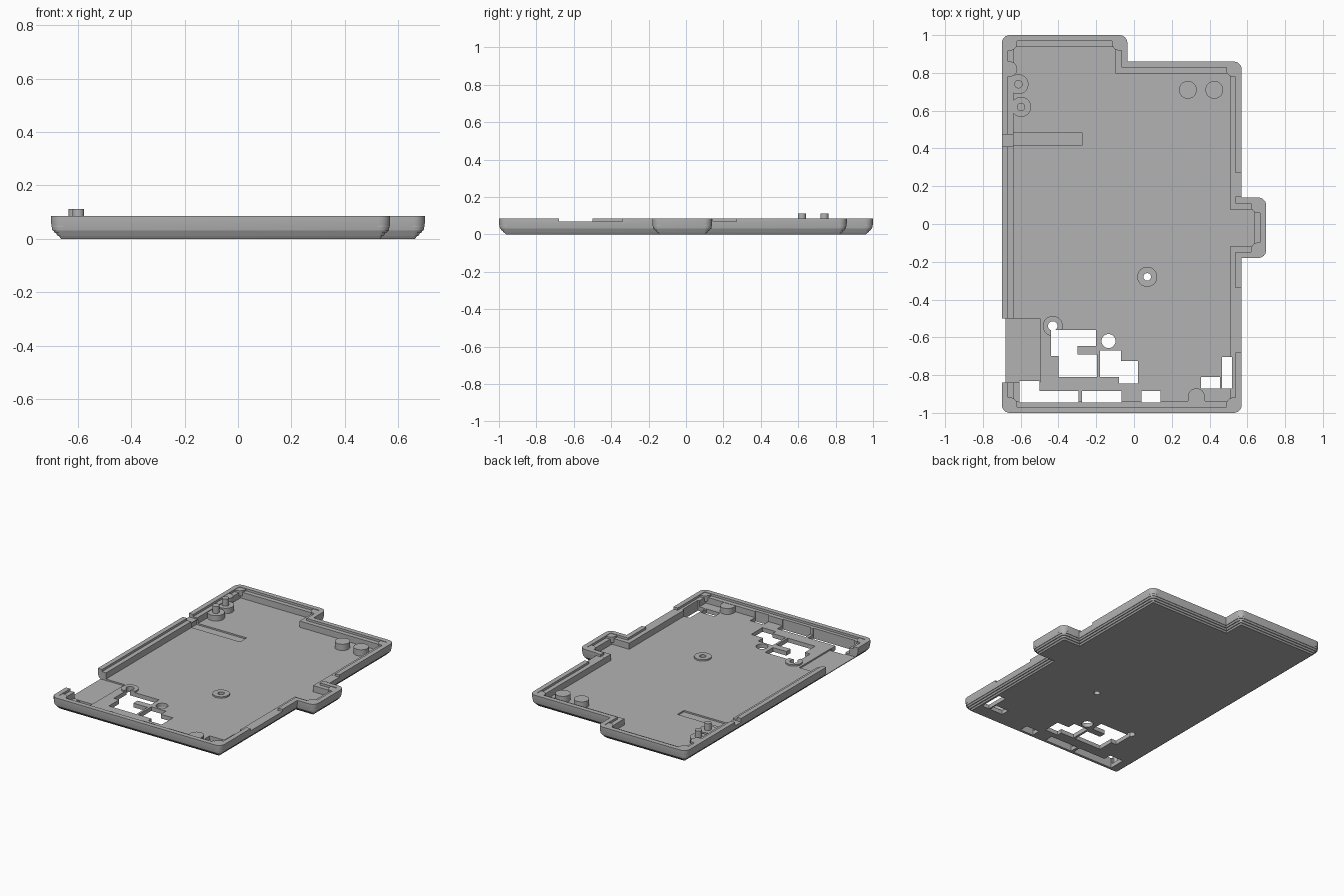
import bpy, bmesh, math
from mathutils import Vector

if "Cube" in bpy.data.objects:
    bpy.data.objects.remove(bpy.data.objects["Cube"])

grey = bpy.data.materials.new("plain grey")
grey.use_nodes = True
colour = (0.45, 0.45, 0.45, 1)
grey.diffuse_color = colour
grey.node_tree.nodes["Principled BSDF"].inputs["Base Color"].default_value = colour

CORNER = 0.042
FLOOR, LEDGE, RIM = 0.028, 0.07, 0.085


def make(name, bm):
    bmesh.ops.recalc_face_normals(bm, faces=bm.faces)
    mesh = bpy.data.meshes.new(name)
    bm.to_mesh(mesh)
    bm.free()
    mesh.materials.append(grey)
    ob = bpy.data.objects.new(name, mesh)
    bpy.context.scene.collection.objects.link(ob)
    return ob


def loft(name, rings):
    """Skin a stack of equal rings and cap both ends."""
    bm = bmesh.new()
    loops = [[bm.verts.new(p) for p in ring] for ring in rings]
    n = len(loops[0])
    for a, b in zip(loops, loops[1:]):
        for i in range(n):
            j = (i + 1) % n
            bm.faces.new((a[i], a[j], b[j], b[i]))
    bm.faces.new(loops[0][::-1])
    bm.faces.new(loops[-1])
    return make(name, bm)


def prism(name, points, z0, z1):
    return loft(name, [[(x, y, z) for x, y in points] for z in (z0, z1)])


def box(name, x0, x1, y0, y1, z0, z1):
    return prism(name, [(x0, y0), (x1, y0), (x1, y1), (x0, y1)], z0, z1)


def disc(name, x, y, r, z0, z1, n=32):
    turn = [math.tau * i / n for i in range(n)]
    return prism(name, [(x + r * math.cos(a), y + r * math.sin(a)) for a in turn], z0, z1)


def smooth(ob):
    bpy.ops.object.select_all(action='DESELECT')
    ob.select_set(True)
    bpy.context.view_layer.objects.active = ob
    bpy.ops.object.shade_smooth_by_angle(angle=math.radians(20))


def cut(ob, cutters):
    """Subtract each cutter and bake the result."""
    for c in cutters:
        mod = ob.modifiers.new("cut", 'BOOLEAN')
        mod.operation, mod.solver, mod.object = 'DIFFERENCE', 'EXACT', c
    graph = bpy.context.evaluated_depsgraph_get()
    baked = bpy.data.meshes.new_from_object(ob.evaluated_get(graph))
    ob.modifiers.clear()
    ob.data = baked


# Plan outline, anticlockwise
outline = [Vector(p) for p in [
    (-0.70, -1), (0.57, -1), (0.57, -0.18), (0.70, -0.18), (0.70, 0.14),
    (0.57, 0.14), (0.57, 0.86), (-0.035, 0.86), (-0.035, 1), (-0.70, 1)]]


def corners():
    for i, v in enumerate(outline):
        d0 = (v - outline[i - 1]).normalized()
        d1 = (outline[(i + 1) % len(outline)] - v).normalized()
        n0, n1 = Vector((-d0.y, d0.x)), Vector((-d1.y, d1.x))
        yield v, n0, n1, d0.cross(d1) > 0


def inset_ring(d, z):
    ring = []
    for v, n0, n1, convex in corners():
        p = v + d * (n0 + n1)
        if not convex:
            ring.append((p.x, p.y, z))
            continue
        r = max(CORNER - d, 0.002)
        c = p + r * (n0 + n1)
        for k in range(7):
            a = k / 6 * math.pi / 2
            q = c - r * (n0 * math.cos(a) + n1 * math.sin(a))
            ring.append((q.x, q.y, z))
    return ring


# Tray shell: stepped underside, rim, inner ledge, floor
profile = [(0.037, 0), (0.03, 0.01), (0.025, 0.01), (0.019, 0.021), (0.014, 0.021),
           (0.008, 0.032), (0.005, 0.032), (0, 0.06), (0, RIM),
           (0.032, RIM), (0.032, LEDGE), (0.062, LEDGE), (0.062, FLOOR)]
tray = loft("tray_shell", [inset_ring(d, z) for d, z in profile])

# Openings through the floor
openings = [
    [(-0.44, -0.56), (-0.44, -0.70), (-0.40, -0.70), (-0.40, -0.81), (-0.195, -0.81),
     (-0.195, -0.69), (-0.30, -0.69), (-0.30, -0.645), (-0.20, -0.645), (-0.20, -0.56)],
    [(-0.18, -0.67), (-0.18, -0.81), (-0.08, -0.81), (-0.08, -0.845),
     (0.02, -0.845), (0.02, -0.725), (-0.07, -0.725), (-0.07, -0.67)],
    [(-0.605, -0.83), (-0.605, -0.945), (-0.295, -0.945),
     (-0.295, -0.885), (-0.50, -0.885), (-0.50, -0.83)]]
cutters = [prism("opening_cutter", p, -0.1, 0.2) for p in openings]
for x0, x1, y0, y1 in [(-0.275, -0.065, -0.945, -0.885), (0.04, 0.14, -0.945, -0.885),
                       (0.355, 0.455, -0.87, -0.81), (0.465, 0.52, -0.87, -0.705)]:
    cutters.append(box("slot_cutter", x0, x1, y0, y1, -0.1, 0.2))
screws = [(0.07, -0.28, 0.02), (-0.43, -0.54, 0.025)]
for x, y, r in screws + [(-0.135, -0.62, 0.037)]:
    cutters.append(disc("hole_cutter", x, y, r, -0.1, 0.2))

# Side gap, rim breaks and floor channel
recesses = [
    box("side_gap_cutter", -0.8, -0.498, -0.84, -0.5, 0.018, 0.2),
    box("rim_break_cutter", 0.49, 0.6, -0.68, -0.34, 0.0695, 0.2),
    box("rim_break_cutter", 0.49, 0.6, 0.145, 0.27, 0.0695, 0.2),
    box("rim_notch_cutter", -0.8, -0.63, 0.41, 0.475, 0.06, 0.2),
    box("channel_cutter", -0.65, -0.275, 0.415, 0.485, 0.018, 0.055)]
cut(tray, cutters + recesses)
smooth(tray)

# Raised rings around the screw holes
for x, y, r in screws:
    ring = disc("screw_boss", x, y, 0.053, 0.02, FLOOR + 0.01)
    cut(ring, cutters)
    smooth(ring)

for c in cutters + recesses:
    bpy.data.objects.remove(c)

# Corner pillars set into the rim
spots = [v + CORNER * (n0 + n1) for v, n0, n1, convex in corners() if convex]
for p in spots + [Vector((-0.658, 0.82))]:
    smooth(disc("corner_pillar", p.x, p.y, 0.04, 0.045, RIM - 0.003))

# Support posts and locating pegs
for x in (0.285, 0.425):
    smooth(disc("support_post", x, 0.71, 0.047, 0.02, LEDGE))
for x, y in [(-0.612, 0.74), (-0.598, 0.62)]:
    smooth(disc("peg_base", x, y, 0.053, 0.02, 0.065))
    smooth(disc("locating_peg", x, y, 0.022, 0.06, 0.112))

# Rounded bump on the front wall
arc = [math.pi * i / 16 for i in range(17)]
bump = [(0.33 + 0.045 * math.cos(a), -0.915 + 0.045 * math.sin(a)) for a in arc]
smooth(prism("front_bump", bump + [(0.285, -0.95), (0.375, -0.95)], 0.02, LEDGE - 0.002))
